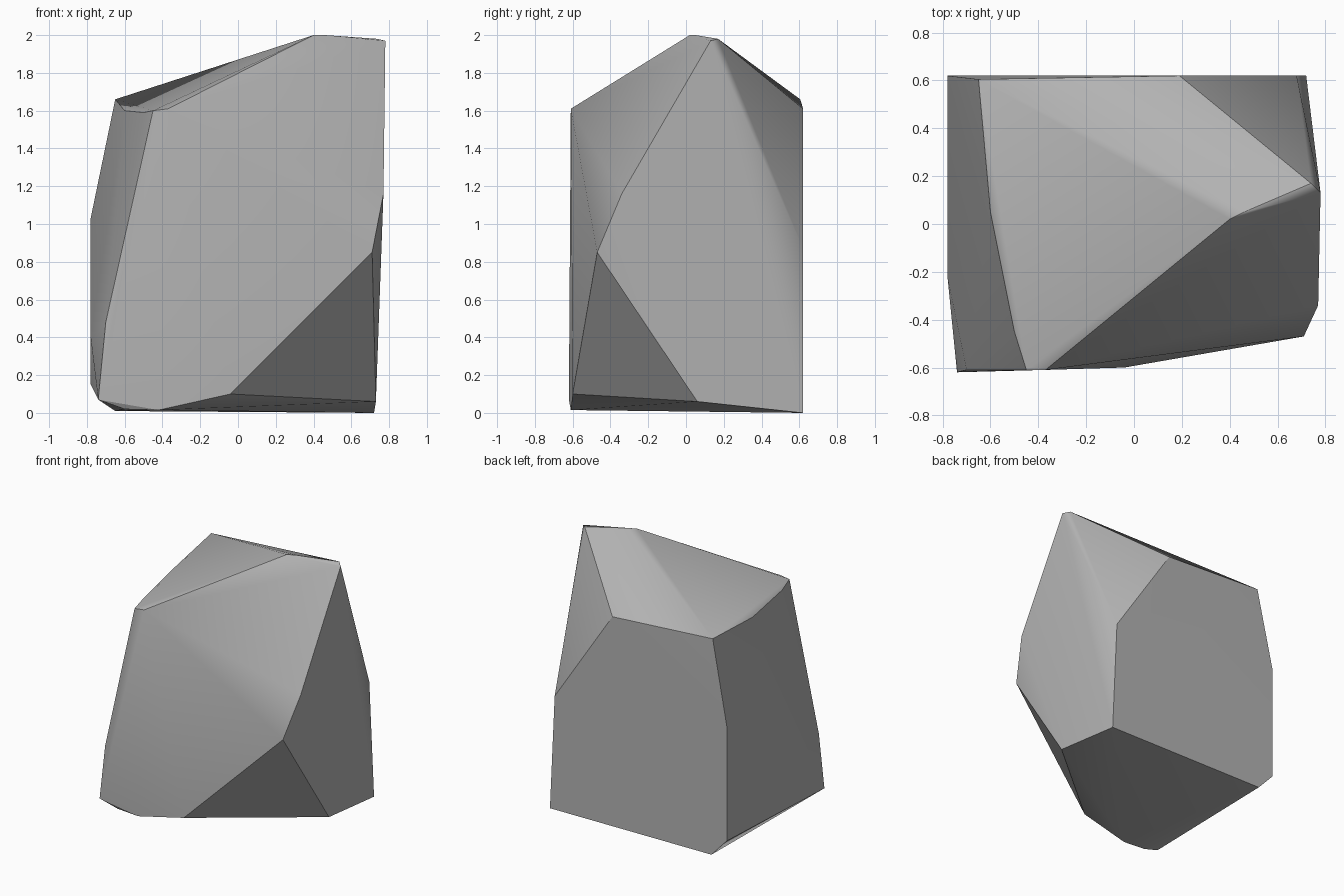
import bpy
import bmesh
import math

cube = bpy.data.objects.get("Cube")
if cube:
    bpy.data.objects.remove(cube, do_unlink=True)

# Corner points of the faceted boulder
crown = [(0.40, 0.02, 2.0), (0.46, 0.05, 2.0), (0.74, 0.17, 1.98), (0.78, 0.13, 1.97)]
shoulder = [(-0.65, 0.605, 1.66), (-0.60, 0.05, 1.60), (-0.50, -0.45, 1.59),
            (-0.45, -0.61, 1.60), (-0.37, -0.61, 1.61), (0.19, 0.62, 1.61)]
waist = [(-0.78, 0.62, 1.03), (-0.78, -0.22, 0.4), (-0.70, -0.61, 0.48),
         (0.77, -0.34, 1.16), (0.71, -0.47, 0.85), (0.68, 0.62, 0.87)]
foot = [(-0.78, 0.62, 0.15), (-0.74, -0.62, 0.07), (-0.04, -0.60, 0.10), (0.73, 0.06, 0.06)]
base = [(0.72, 0.62, 0), (-0.65, 0.62, 0.01), (-0.60, -0.60, 0.02), (-0.42, -0.61, 0.015)]

# Boulder: wrap the corners in one convex skin
bm = bmesh.new()
for point in crown + shoulder + waist + foot + base:
    bm.verts.new(point)
hull = bmesh.ops.convex_hull(bm, input=bm.verts)
loose = [v for v in bm.verts if not v.link_faces]
bmesh.ops.delete(bm, geom=loose, context="VERTS")
bmesh.ops.dissolve_limit(bm, angle_limit=math.radians(1),
                         verts=bm.verts[:], edges=bm.edges[:])
bmesh.ops.recalc_face_normals(bm, faces=bm.faces[:])

mesh = bpy.data.meshes.new("boulder")
bm.to_mesh(mesh)
bm.free()
boulder = bpy.data.objects.new("boulder", mesh)
bpy.context.collection.objects.link(boulder)

# Plain stone colour
stone = bpy.data.materials.new("stone_grey")
stone.use_nodes = True
grey = (0.45, 0.45, 0.45, 1)
stone.diffuse_color = grey
stone.node_tree.nodes["Principled BSDF"].inputs["Base Color"].default_value = grey
mesh.materials.append(stone)

# Soft shading inside each broad facet, crisp edges between them
bpy.ops.object.select_all(action="DESELECT")
boulder.select_set(True)
bpy.context.view_layer.objects.active = boulder
bpy.ops.object.shade_smooth_by_angle(angle=math.radians(30))
weighted = boulder.modifiers.new("facet_normals", "WEIGHTED_NORMAL")
weighted.keep_sharp = True
